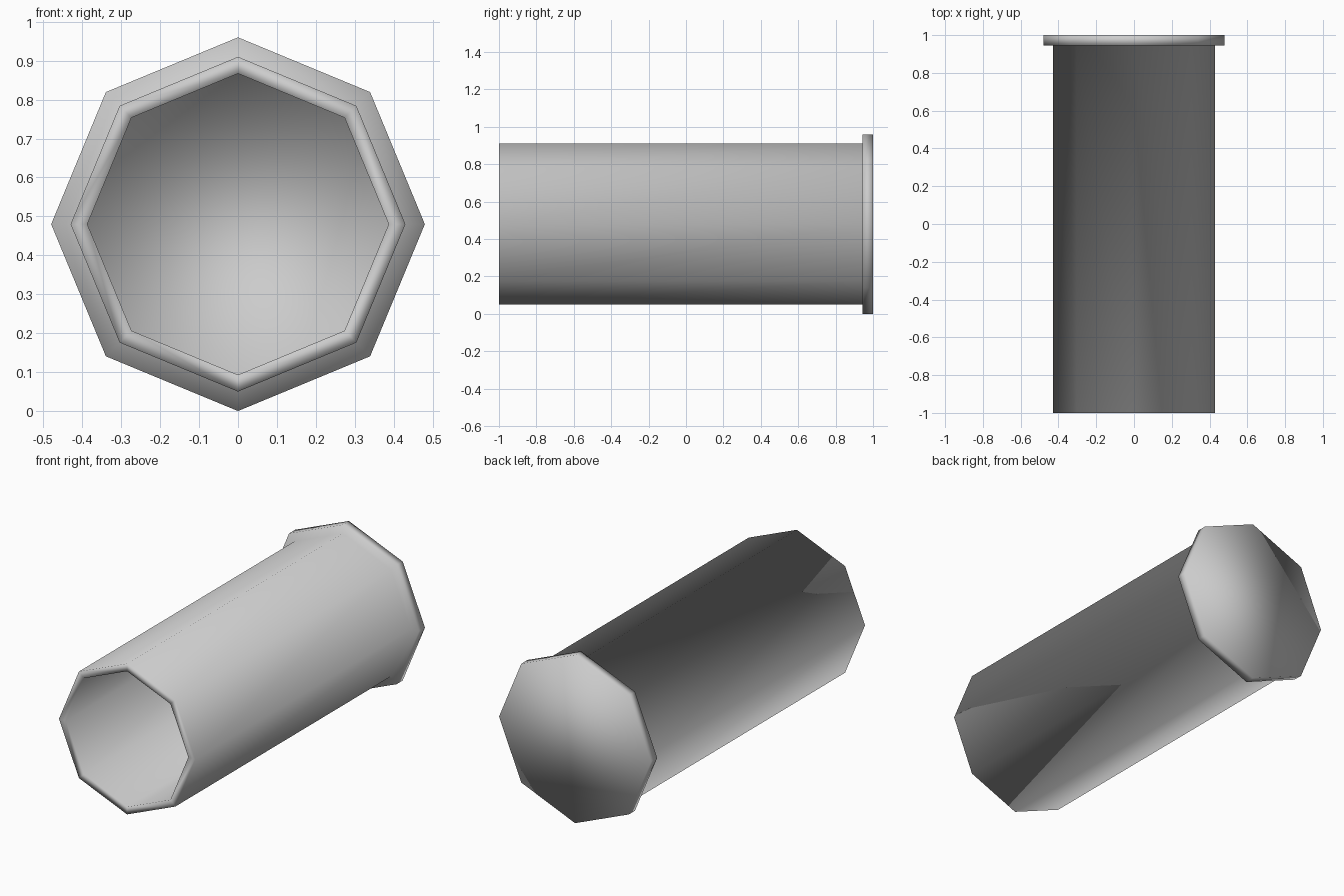
import bpy, bmesh, math

cube = bpy.data.objects.get("Cube")
if cube:
    bpy.data.objects.remove(cube, do_unlink=True)

SIDES = 8
CENTRE_Z = 0.48

# Light grey material
grey = bpy.data.materials.new("light grey")
grey.use_nodes = True
colour = (0.6, 0.6, 0.6, 1)
grey.diffuse_color = colour
grey.node_tree.nodes["Principled BSDF"].inputs["Base Color"].default_value = colour

# Profile (radius, y): inner floor, bore, front rim, barrel, flange, back
profile = [(0.387, 0.945), (0.387, -1), (0.43, -1),
           (0.43, 0.945), (0.48, 0.945), (0.48, 1)]

bm = bmesh.new()


def ring(radius, y):
    angles = [math.tau * i / SIDES for i in range(SIDES)]
    return [bm.verts.new((radius * math.cos(a), y, CENTRE_Z + radius * math.sin(a)))
            for a in angles]


# Walls between successive rings, then the floor and the back cap
rings = [ring(r, y) for r, y in profile]
for a, b in zip(rings, rings[1:]):
    for i in range(SIDES):
        j = (i + 1) % SIDES
        bm.faces.new((a[i], a[j], b[j], b[i]))
bm.faces.new(rings[0])
bm.faces.new(rings[-1])
bmesh.ops.recalc_face_normals(bm, faces=bm.faces)
for face in bm.faces:
    face.smooth = True

mesh = bpy.data.meshes.new("flanged_tube")
bm.to_mesh(mesh)
bm.free()
mesh.materials.append(grey)
tube = bpy.data.objects.new("flanged_tube", mesh)
bpy.context.collection.objects.link(tube)
